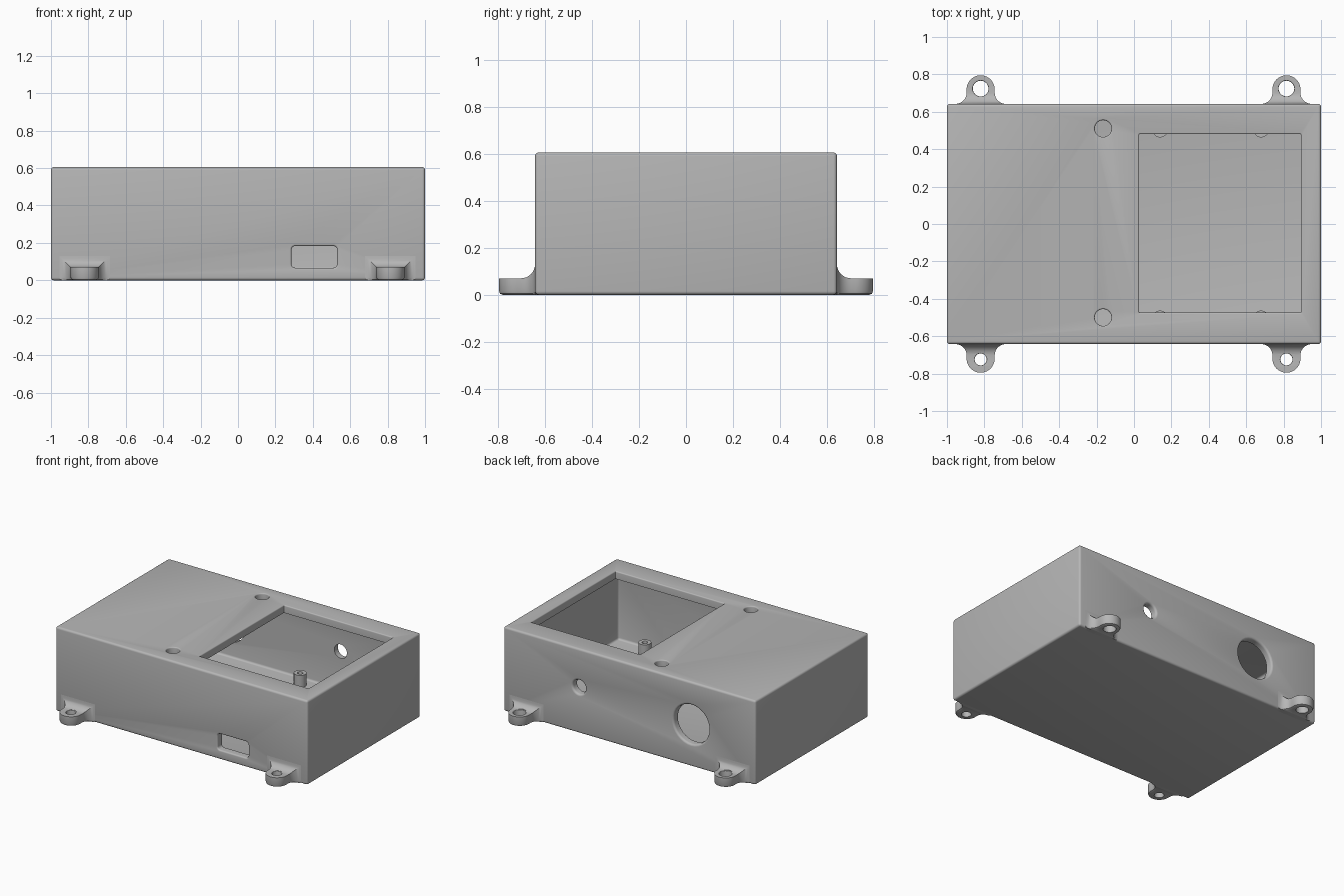
import bpy, bmesh
from math import sin, cos, pi, radians
from mathutils import Matrix, Vector

if "Cube" in bpy.data.objects:
    bpy.data.objects.remove(bpy.data.objects["Cube"], do_unlink=True)

grey = bpy.data.materials.new("plain_grey")
grey.use_nodes = True
colour = (0.47, 0.47, 0.47, 1)
grey.diffuse_color = colour
grey.node_tree.nodes["Principled BSDF"].inputs["Base Color"].default_value = colour

HX, HY, TOP = 1.0, 0.642, 0.605
WALL = 0.05


def finish(bm, name):
    bmesh.ops.remove_doubles(bm, verts=bm.verts, dist=0.0002)
    bmesh.ops.recalc_face_normals(bm, faces=bm.faces)
    mesh = bpy.data.meshes.new(name)
    bm.to_mesh(mesh)
    bm.free()
    mesh.materials.append(grey)
    obj = bpy.data.objects.new(name, mesh)
    bpy.context.collection.objects.link(obj)
    return obj


def activate(obj):
    bpy.ops.object.select_all(action='DESELECT')
    obj.select_set(True)
    bpy.context.view_layer.objects.active = obj


def smooth(obj):
    activate(obj)
    bpy.ops.object.shade_smooth_by_angle(angle=radians(35))


def cut(obj, cutter):
    mod = obj.modifiers.new("cut", 'BOOLEAN')
    mod.operation, mod.solver, mod.object = 'DIFFERENCE', 'EXACT', cutter
    activate(obj)
    bpy.ops.object.modifier_apply(modifier=mod.name)
    bpy.data.objects.remove(cutter, do_unlink=True)


def box(name, x, y, z0, z1, bevel):
    bm = bmesh.new()
    size = Matrix.Diagonal((2 * x, 2 * y, z1 - z0, 1))
    bmesh.ops.create_cube(bm, size=1, matrix=Matrix.Translation((0, 0, (z0 + z1) / 2)) @ size)
    bmesh.ops.bevel(bm, geom=bm.edges[:], offset=bevel, segments=4, profile=0.5, affect='EDGES')
    return finish(bm, name)


def opening(a, b, corner, flare, depth, place):
    """Rounded opening, flared at its mouth, running down local -z."""
    levels = [(flare, 0.05)]
    levels += [(flare * (1 - sin(t * pi / 8)), -flare * (1 - cos(t * pi / 8))) for t in range(5)]
    levels.append((0, -depth))
    bm = bmesh.new()
    rings = []
    for grow, z in levels:
        ring = []
        for q, (sx, sy) in enumerate([(1, 1), (-1, 1), (-1, -1), (1, -1)]):
            for k in range(9):
                t = (q + k / 8) * pi / 2
                ring.append(bm.verts.new((sx * (a - corner) + (corner + grow) * cos(t),
                                          sy * (b - corner) + (corner + grow) * sin(t), z)))
        rings.append(ring)
    n = len(rings[0])
    for lo, hi in zip(rings, rings[1:]):
        for i in range(n):
            bm.faces.new((lo[i], lo[(i + 1) % n], hi[(i + 1) % n], hi[i]))
    bm.faces.new(rings[0])
    bm.faces.new(rings[-1])
    bmesh.ops.transform(bm, matrix=place, verts=bm.verts)
    cutter = finish(bm, "opening_cutter")
    cutter.hide_render = True
    return cutter


def at(x, y, z, tilt=0):
    return Matrix.Translation((x, y, z)) @ Matrix.Rotation(tilt, 4, 'X')


# Hollow case
case = box("case", HX, HY, 0, TOP, 0.015)
cut(case, box("cavity_cutter", HX - WALL, HY - WALL, 0.055, TOP - 0.055, 0.015))

# Display window and two button holes in the top
cut(case, opening(0.432, 0.477, 0.003, 0.008, 0.15, at(0.46, 0.003, TOP)))
for y in (0.51, -0.5):
    cut(case, opening(0.045, 0.045, 0.045, 0.008, 0.15, at(-0.165, y, TOP)))

# Socket opening in the front, cable holes in the back
cut(case, opening(0.122, 0.058, 0.02, 0.01, 0.12, at(0.408, -HY, 0.125, pi / 2)))
for x, z, r in ((0.4, 0.33, 0.05), (-0.49, 0.3, 0.14)):
    cut(case, opening(r, r, r, 0.015, 0.12, at(x, HY, z, -pi / 2)))
smooth(case)


# Mounting lug: outline swept with a concave fillet into the wall
def lug(name, x, side, hole):
    half, fillet, thick, edge, reach = 0.075, 0.06, 0.07, 0.015, 0.078
    outline = [(half + fillet, -0.03, thick + fillet)]
    for k in range(9):
        t = k * pi / 16
        rise = fillet * (1 - sin(t))
        outline.append((half + rise, fillet * (1 - cos(t)), thick + rise))
    for k in range(13):
        t = k * pi / 24
        outline.append((half * cos(t), reach + half * sin(t), thick))
    bm = bmesh.new()
    rows = []
    for w, d, h in outline:
        shrink = (half - edge) / half if d >= reach else 1
        low_w = w * shrink if d >= reach else w - edge
        low_d = reach + (d - reach) * shrink
        pts = [(low_w, low_d, 0), (w - (w - low_w) * 0.3, d - (d - low_d) * 0.3, edge * 0.3),
               (w, d, edge), (w, d, h)]
        loop = pts + [(-px, py, pz) for px, py, pz in reversed(pts)]
        rows.append([bm.verts.new((x + px, side * (HY + py), pz)) for px, py, pz in loop])
    for r0, r1 in zip(rows, rows[1:]):
        for i in range(len(r0)):
            j = (i + 1) % len(r0)
            bm.faces.new((r0[i], r0[j], r1[j], r1[i]))
    bm.faces.new(rows[0])
    bmesh.ops.remove_doubles(bm, verts=bm.verts, dist=0.0002)
    bmesh.ops.dissolve_degenerate(bm, edges=bm.edges, dist=0.0002)
    obj = finish(bm, name)
    cut(obj, opening(hole, hole, hole, 0.004, 0.2, at(x, side * (HY + 0.082), thick)))
    smooth(obj)


for side, end, hole in ((-1, "front", 0.032), (1, "back", 0.042)):
    for x, hand in ((0.815, "left"), (-0.82, "right")):
        lug(f"{end}_{hand}_lug", x, side, hole)

# Hollow board posts standing on the floor
for x in (0.14, 0.68):
    for y in (-0.505, 0.505):
        bm = bmesh.new()
        bmesh.ops.create_cone(bm, cap_ends=True, segments=32, radius1=0.042, radius2=0.042,
                              depth=0.095, matrix=Matrix.Translation((x, y, 0.0925)))
        post = finish(bm, "board_post")
        cut(post, opening(0.018, 0.018, 0.018, 0.002, 0.07, at(x, y, 0.14)))
        smooth(post)
